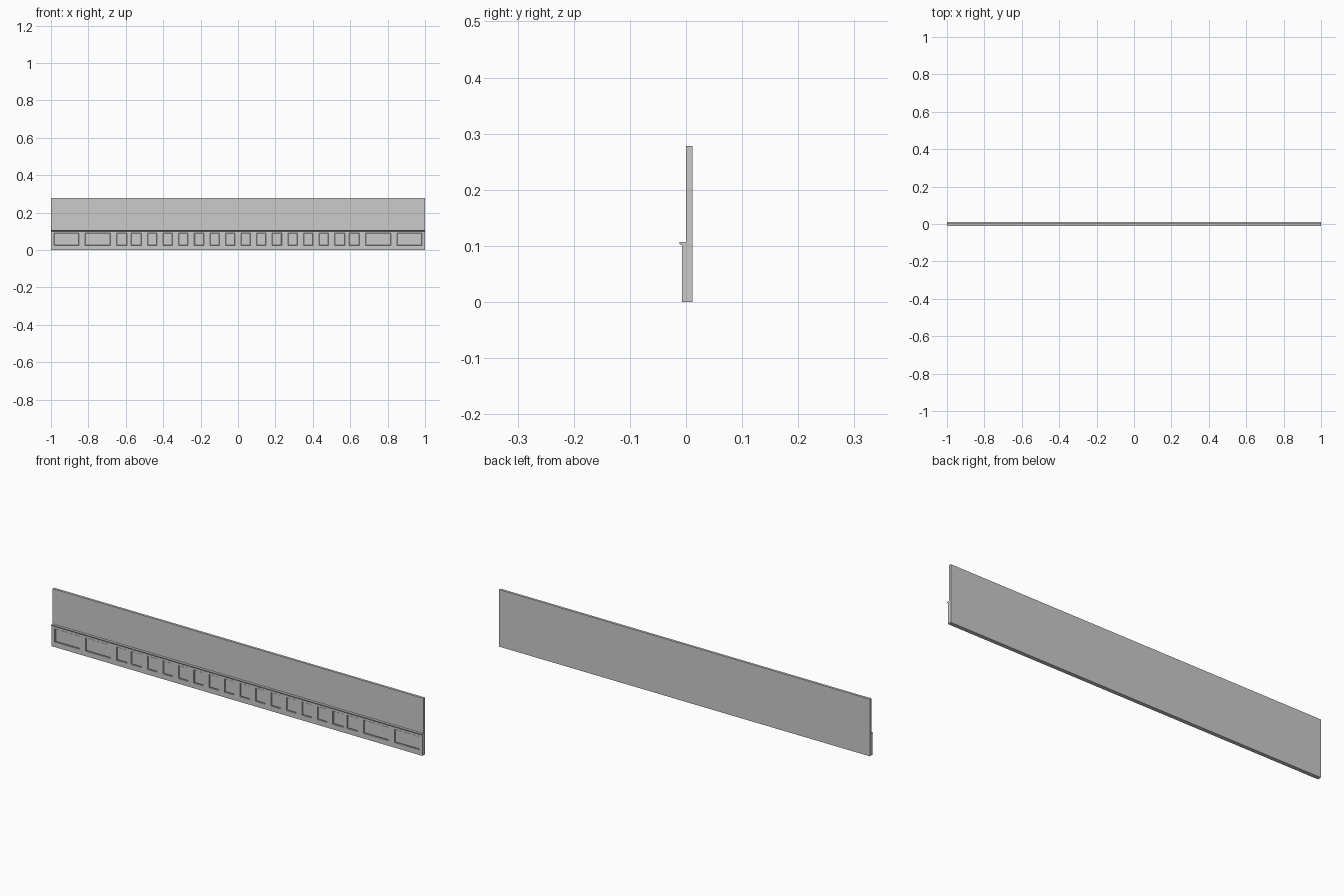
import bpy
import bmesh

cube = bpy.data.objects.get("Cube")
if cube:
    bpy.data.objects.remove(cube, do_unlink=True)

paint = bpy.data.materials.new("grey_paint")
paint.use_nodes = True
GREY = (0.6, 0.6, 0.6, 1)
paint.diffuse_color = GREY
paint.node_tree.nodes["Principled BSDF"].inputs["Base Color"].default_value = GREY

HALF, TOP = 1.0, 0.278
BACK, WALL, FRONT, LIP = 0.012, 0.0, -0.007, -0.012
RAIL_LOW, RAIL_HIGH, DADO = 0.025, 0.09, 0.107


def finish(name, bm):
    bmesh.ops.recalc_face_normals(bm, faces=bm.faces)
    mesh = bpy.data.meshes.new(name)
    bm.to_mesh(mesh)
    bm.free()
    mesh.materials.append(paint)
    obj = bpy.data.objects.new(name, mesh)
    bpy.context.collection.objects.link(obj)
    return obj


def extrude_profile(name, points, x0=-HALF, x1=HALF):
    """Sweep a (y, z) outline along x."""
    bm = bmesh.new()
    face = bm.faces.new([bm.verts.new((x0, y, z)) for y, z in points])
    ext = bmesh.ops.extrude_face_region(bm, geom=[face])
    verts = [v for v in ext["geom"] if isinstance(v, bmesh.types.BMVert)]
    bmesh.ops.translate(bm, verts=verts, vec=(x1 - x0, 0, 0))
    return finish(name, bm)


def slab(name, y0, y1, z0, z1, x0=-HALF, x1=HALF):
    return extrude_profile(name, [(y0, z0), (y1, z0), (y1, z1), (y0, z1)], x0, x1)


def panel(name, x0, x1):
    """Sunk panel with a sloped border round a raised field."""
    bm = bmesh.new()
    y = -0.001
    face = bm.faces.new([bm.verts.new(p) for p in (
        (x0, y, RAIL_LOW), (x1, y, RAIL_LOW), (x1, y, RAIL_HIGH), (x0, y, RAIL_HIGH))])
    bmesh.ops.inset_individual(bm, faces=[face], thickness=0.003, depth=0)
    bmesh.ops.inset_individual(bm, faces=[face], thickness=0.004, depth=0.002)
    obj = finish(name, bm)
    if obj.data.polygons[0].normal.y > 0:
        obj.data.flip_normals()


# Wall and the wainscot rails
slab("wall", WALL, BACK, 0, TOP)
slab("bottom_rail", FRONT, WALL, 0, RAIL_LOW)
slab("top_rail", FRONT, WALL, RAIL_HIGH, 0.1)

# Dado cap with a sloped underside
extrude_profile("dado_cap", [(WALL, 0.1), (FRONT, 0.1), (LIP, 0.104),
                             (LIP, DADO), (WALL, DADO)])

# Stile centres: wide bays at the ends, narrow bays between
centres = [-1, -5 / 6] + [i / 12 for i in range(-8, 9)] + [5 / 6, 1]
edges = []
for i, c in enumerate(centres):
    half = 0.01 if abs(abs(c) - 7 / 12) < 0.01 else 0.016
    left, right = max(c - half, -HALF), min(c + half, HALF)
    slab(f"stile_{i + 1}", FRONT, WALL, RAIL_LOW, RAIL_HIGH, left, right)
    edges.append((left, right))

# Panels between neighbouring stiles
for i, (a, b) in enumerate(zip(edges, edges[1:])):
    panel(f"panel_{i + 1}", a[1], b[0])
